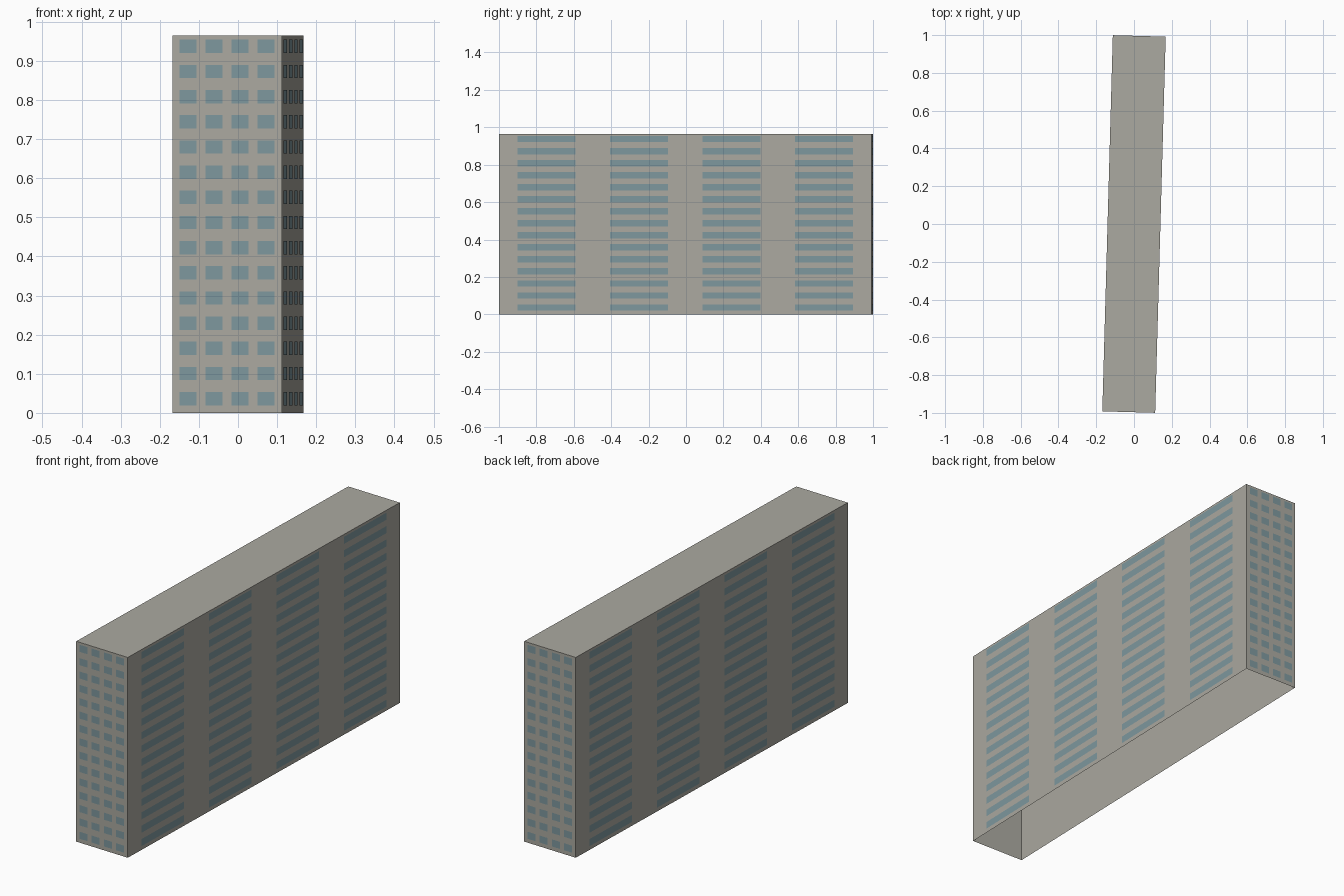
import bpy, bmesh, math
from mathutils import Matrix, Vector

if "Cube" in bpy.data.objects:
    bpy.data.objects.remove(bpy.data.objects["Cube"])

W, L, H = 0.28, 1.992, 0.965      # width, length, height of the slab block
FLOORS = 15
ANGLE = math.radians(-1.6)        # slight turn of the whole block
TURN = Matrix.Rotation(ANGLE, 4, 'Z')
GAP = 0.0015                      # window plates sit just off the wall


def material(name, rgb):
    m = bpy.data.materials.new(name)
    m.diffuse_color = (*rgb, 1)
    m.use_nodes = True
    m.node_tree.nodes["Principled BSDF"].inputs["Base Color"].default_value = m.diffuse_color
    return m


def finish(bm, name, mat):
    bm.transform(TURN)
    me = bpy.data.meshes.new(name)
    bm.to_mesh(me)
    bm.free()
    me.materials.append(mat)
    ob = bpy.data.objects.new(name, me)
    bpy.context.collection.objects.link(ob)
    return ob


wall = material("warm_grey_concrete", (0.41, 0.40, 0.355))
glass = material("blue_grey_glass", (0.21, 0.315, 0.345))

# Building shell: walls and roof, open underneath
bm = bmesh.new()
bmesh.ops.create_cube(bm, size=1)
bmesh.ops.scale(bm, vec=(W, L, H), verts=bm.verts)
bmesh.ops.translate(bm, vec=(0, 0, H / 2), verts=bm.verts)
floor = [f for f in bm.faces if f.normal.z < -0.5]
bmesh.ops.delete(bm, geom=floor, context='FACES_ONLY')
finish(bm, "building_shell", wall)


# Windows: four columns per wall, one row per floor
def windows(name, normal, distance, pitch, width):
    n = Vector(normal)
    along = Vector((0, 0, 1)).cross(n)
    bm = bmesh.new()
    step = H / FLOORS
    for row in range(FLOORS):
        z0 = row * step + 0.0195
        z1 = z0 + 0.034
        for col in range(4):
            u = (col - 1.5) * pitch
            corners = [(u - width / 2, z0), (u + width / 2, z0),
                       (u + width / 2, z1), (u - width / 2, z1)]
            bm.faces.new([bm.verts.new(n * (distance + GAP) + along * a + Vector((0, 0, z)))
                          for a, z in corners])
    finish(bm, name, glass)


windows("front_windows", (0, -1, 0), L / 2, 0.0665, 0.044)
windows("back_windows", (0, 1, 0), L / 2, 0.0665, 0.044)
windows("right_windows", (1, 0, 0), W / 2, 0.494, 0.31)
windows("left_windows", (-1, 0, 0), W / 2, 0.494, 0.31)
